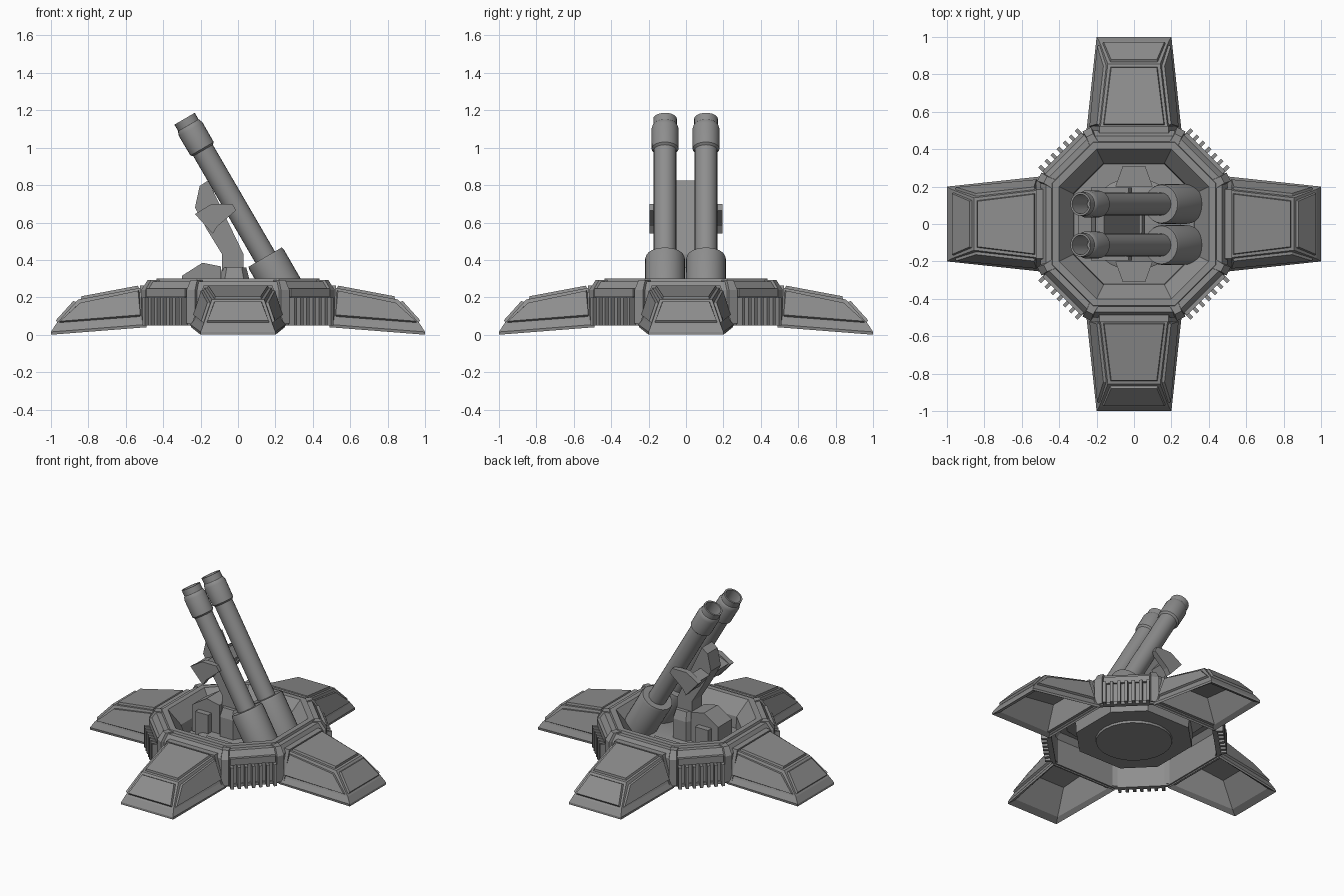
import bpy, bmesh
from math import radians, cos, sin, pi
from mathutils import Matrix

if "Cube" in bpy.data.objects:
    bpy.data.objects.remove(bpy.data.objects["Cube"])

metal = bpy.data.materials.new("grey metal")
metal.use_nodes = True
GREY = (0.27, 0.27, 0.27, 1)
metal.diffuse_color = GREY
metal.node_tree.nodes["Principled BSDF"].inputs["Base Color"].default_value = GREY


def finish(bm, name, matrix=Matrix(), smooth=False):
    bmesh.ops.recalc_face_normals(bm, faces=bm.faces)
    mesh = bpy.data.meshes.new(name)
    bm.to_mesh(mesh)
    bm.free()
    mesh.materials.append(metal)
    mesh.transform(matrix)
    obj = bpy.data.objects.new(name, mesh)
    bpy.context.collection.objects.link(obj)
    if smooth:
        bpy.ops.object.select_all(action="DESELECT")
        obj.select_set(True)
        bpy.context.view_layer.objects.active = obj
        bpy.ops.object.shade_smooth_by_angle(angle=radians(35))
    return obj


def loft(rings, closed=False):
    """Skin a stack of point rings; cap the ends or join last to first."""
    bm = bmesh.new()
    loops = [[bm.verts.new(p) for p in ring] for ring in rings]
    pairs = list(zip(loops, loops[1:]))
    if closed:
        pairs.append((loops[-1], loops[0]))
    else:
        bm.faces.new(loops[0])
        bm.faces.new(loops[-1])
    n = len(loops[0])
    for a, b in pairs:
        for i in range(n):
            j = (i + 1) % n
            bm.faces.new((a[i], a[j], b[j], b[i]))
    return bm


def octagon(a, z):
    h = a / 2
    return [(a, -h, z), (a, h, z), (h, a, z), (-h, a, z),
            (-a, h, z), (-a, -h, z), (-h, -a, z), (h, -a, z)]


def circle(r, z, n=24):
    return [(r * cos(2 * pi * i / n), r * sin(2 * pi * i / n), z) for i in range(n)]


def side_prism(name, outline, y0, y1):
    """Extrude an x-z outline along y."""
    return finish(loft([[(x, y, z) for x, z in outline] for y in (y0, y1)]), name)


def box(name, size, center, matrix=Matrix()):
    bm = bmesh.new()
    bmesh.ops.create_cube(bm, size=1)
    bmesh.ops.scale(bm, vec=size, verts=bm.verts)
    bmesh.ops.translate(bm, vec=center, verts=bm.verts)
    return finish(bm, name, matrix)


def turn(deg):
    return Matrix.Rotation(radians(deg), 4, "Z")


# Octagonal base ring: a thin shell folded over into the pit wall
section = [(.50, .05), (.50, .24), (.47, .285), (.44, .285), (.435, .3), (.40, .3),
           (.325, .2), (.32, .1), (.335, .1), (.34, .195), (.41, .265), (.45, .265), (.48, .23), (.48, .05)]
finish(loft([octagon(a, z) for a, z in section], closed=True), "base_ring")
finish(loft([octagon(.33, .1), octagon(.33, .12)]), "pit_floor")
finish(loft([circle(.24, .085), circle(.25, .15), circle(.22, .165)]), "turntable", smooth=True)

# Corner posts on the eight ring corners
for k in range(8):
    deg = 22.5 + 45 * k + (4 if k % 2 == 0 else -4)
    wedge = [[(r, t, z) for r, t in ((.53, -.03), (.565, -.025), (.565, .025), (.53, .03))]
             for z in (.06, .24)]
    wedge.append([(r, t, .292) for r, t in ((.47, -.025), (.53, -.02), (.53, .02), (.47, .025))])
    finish(loft(wedge), f"corner_post_{k + 1}", turn(deg))


def quad(r0, w0, z0, r1, w1, z1):
    return [(r0, -w0, z0), (r1, -w1, z1), (r1, w1, z1), (r0, w0, z0)]


# Armoured legs: hollow shells with a flared lip and raised panels
for i in range(4):
    bm = loft([quad(.52, .165, .232, .84, .125, .168),
               quad(.505, .225, .06, .955, .172, .022),
               quad(.49, .25, .04, 1.0, .2, .0),
               quad(.49, .255, .055, 1.0, .2, .015),
               quad(.50, .235, .085, .975, .185, .055),
               quad(.515, .18, .252, .855, .14, .188)])
    bmesh.ops.recalc_face_normals(bm, faces=bm.faces)
    bm.normal_update()
    for f in list(bm.faces):
        c = f.calc_center_median()
        if f.normal.z > .05 and c.z > .1 and c.x > .6:
            bmesh.ops.inset_region(bm, faces=[f], thickness=.022)
            bmesh.ops.inset_region(bm, faces=[f], thickness=.006, depth=.014)
    finish(bm, f"leg_{i + 1}", turn(90 * i))
    # hinge collar where the leg meets the ring
    collar = [[(x, w, z) for w, z in ((-.245, .06), (-.185, .262), (.185, .262), (.245, .06))]
              for x in (.485, .525)]
    finish(loft(collar), f"leg_collar_{i + 1}", turn(90 * i))

# Cooling grilles on the diagonal sides
for k in range(4):
    m = turn(45 + 90 * k)
    box(f"grille_hood_{k + 1}", (.03, .29, .045), (.53, 0, .225), m)
    box(f"grille_sill_{k + 1}", (.03, .29, .02), (.525, 0, .06), m)
    for j in range(7):
        box(f"grille_fin_{k + 1}_{j + 1}", (.055, .02, .15),
            (.548, (j - 3) * .046, .125), m)

# Twin barrels leaning back toward -x
tube = [(.0605, -.2), (.0605, .66), (.072, .67), (.073, .79), (.067, .81),
        (.063, .815), (.063, .856), (.052, .856), (.05, .70), (.02, .69), (.02, -.2)]
sleeve = [(.106, -.27), (.107, -.015), (.102, 0), (.06, 0), (.06, -.27)]
for side, y in (("left", .107), ("right", -.112)):
    place = Matrix.Translation((.145, y, .415)) @ Matrix.Rotation(radians(-30.2), 4, "Y")
    finish(loft([circle(r, s) for r, s in tube], closed=True), f"{side}_barrel", place, True)
    finish(loft([circle(r, s) for r, s in sleeve], closed=True), f"{side}_barrel_sleeve", place, True)
    finish(loft([circle(.1, -.268), circle(.1, -.25)]), f"{side}_sleeve_plug", place, True)

# Elevating arm and faceted pedestal
side_prism("elevating_arm", [(-.16, .825), (-.205, .795), (-.23, .68), (-.165, .56), (-.085, .43),
                             (-.085, .34), (.03, .34), (.03, .43), (-.1, .7)], -.055, .055)
column = [[(x, y, z) for x, y in ((-.1, -.05), (-.07, -.1), (.03, -.1), (.06, -.05),
                                  (.06, .05), (.03, .1), (-.07, .1), (-.1, .05))]
          for z in (.14, .3)]
column.append([(-.02 + (x + .02) * .8, y * .8, .36) for x, y, z in column[0]])
finish(loft(column), "pedestal")
bracket = [(-.23, .645), (-.14, .70), (-.03, .70), (-.01, .665), (-.11, .58), (-.135, .54)]
for side, s in (("left", 1), ("right", -1)):
    side_prism(f"{side}_bracket_wing", bracket, s * .155, s * .195)
    side_prism(f"{side}_bracket_strut", [(-.22, .65), (-.15, .68), (-.1, .62), (-.14, .55)],
               s * .05, s * .16)
    # yoke lugs beside the pedestal
    lug = [[(x, s * y, z) for x, y in ((-.1, .2), (.1, .2), (.06, .31), (-.06, .31))]
           for z in (.12, .2)]
    finish(loft(lug), f"{side}_yoke_lug")

# Rear equipment housing with a faceted top
side_prism("rear_housing", [(-.3, .13), (-.3, .315), (-.19, .385), (-.09, .365), (-.09, .13)], -.075, .075)
for side, s in (("left", 1), ("right", -1)):
    box(f"{side}_housing_column", (.1, .04, .17), (-.2, s * .095, .21))
